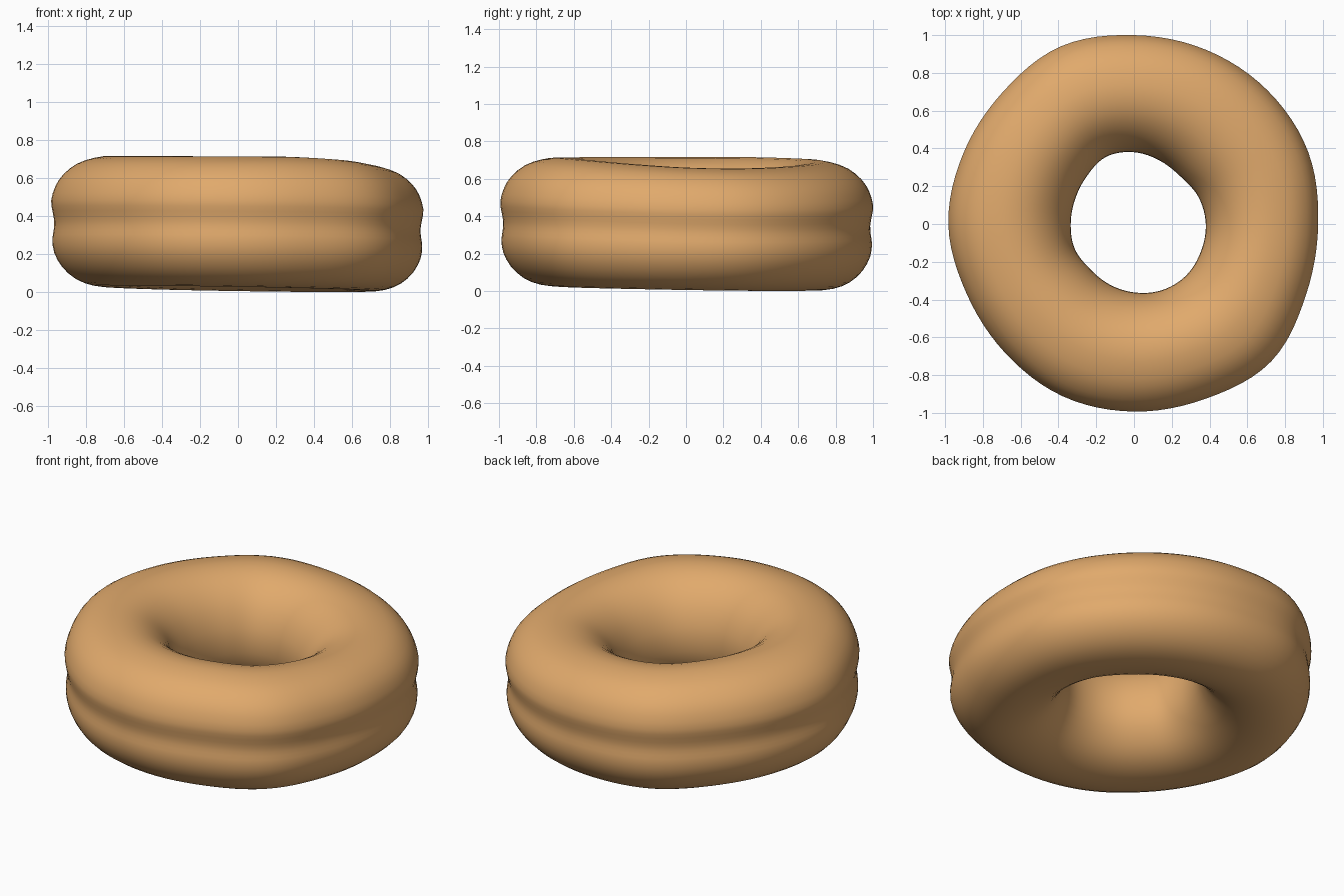
import bpy, bmesh
from math import cos, sin, tau, radians

if "Cube" in bpy.data.objects:
    bpy.data.objects.remove(bpy.data.objects["Cube"])

def loop_spline(pts, t):
    """Closed Catmull-Rom through pts (tuples), t in 0..1."""
    n = len(pts)
    f = (t % 1.0) * n
    i = int(f) % n
    u = f - int(f)
    a, b, c, d = (pts[(i + k) % n] for k in (-1, 0, 1, 2))
    return tuple(0.5 * (2 * q + (r - p) * u + (2 * p - 5 * q + 4 * r - s) * u ** 2
                        + (3 * q - p - 3 * r + s) * u ** 3)
                 for p, q, r, s in zip(a, b, c, d))

# Hand-shaped rims, every 22.5 degrees from +x: (outer radius, hole radius, top height)
RIM = [(0.975, 0.380, 0.660), (0.998, 0.370, 0.655), (1.000, 0.352, 0.662), (0.998, 0.362, 0.675),
       (1.000, 0.380, 0.690), (1.017, 0.385, 0.705), (0.985, 0.355, 0.713), (0.978, 0.338, 0.717),
       (0.983, 0.335, 0.717), (0.960, 0.340, 0.716), (0.965, 0.333, 0.716), (0.987, 0.345, 0.715),
       (0.993, 0.362, 0.714), (1.000, 0.380, 0.712), (1.028, 0.388, 0.698), (0.985, 0.383, 0.677)]

# Cross-section: (0 = hole edge .. 1 = outer edge, 0 = bottom .. 1 = top), dented outer wall
SECTION = [(0.975, 0.50), (0.99, 0.58), (1.0, 0.66), (0.965, 0.77), (0.90, 0.86), (0.79, 0.94),
           (0.65, 0.985), (0.50, 1.0), (0.34, 0.97), (0.20, 0.89), (0.09, 0.77), (0.02, 0.62),
           (0.0, 0.48), (0.02, 0.34), (0.09, 0.21), (0.20, 0.10), (0.34, 0.03), (0.50, 0.0),
           (0.66, 0.01), (0.80, 0.06), (0.91, 0.15), (0.975, 0.26), (0.99, 0.36), (0.98, 0.43)]

# Ring body
SEG, SEC = 96, 48
bm = bmesh.new()
rings = []
for i in range(SEG):
    a = tau * i / SEG
    outer, inner, top = loop_spline(RIM, i / SEG)
    low = 0.017 - 0.016 * cos(a - radians(45))
    ring = []
    for j in range(SEC):
        s, h = loop_spline(SECTION, j / SEC)
        r = inner + (outer - inner) * s
        ring.append(bm.verts.new((r * cos(a), r * sin(a), low + (top - low) * h)))
    rings.append(ring)
for i in range(SEG):
    p, q = rings[i], rings[(i + 1) % SEG]
    for j in range(SEC):
        k = (j + 1) % SEC
        bm.faces.new((p[j], q[j], q[k], p[k])).smooth = True
bmesh.ops.recalc_face_normals(bm, faces=bm.faces)

mesh = bpy.data.meshes.new("ring_dough")
bm.to_mesh(mesh)
bm.free()
dough = bpy.data.objects.new("ring_dough", mesh)
bpy.context.collection.objects.link(dough)

# Golden brown surface
mat = bpy.data.materials.new("golden_brown")
mat.diffuse_color = (0.75, 0.40, 0.15, 1)
mat.use_nodes = True
mat.node_tree.nodes["Principled BSDF"].inputs["Base Color"].default_value = mat.diffuse_color
mesh.materials.append(mat)
